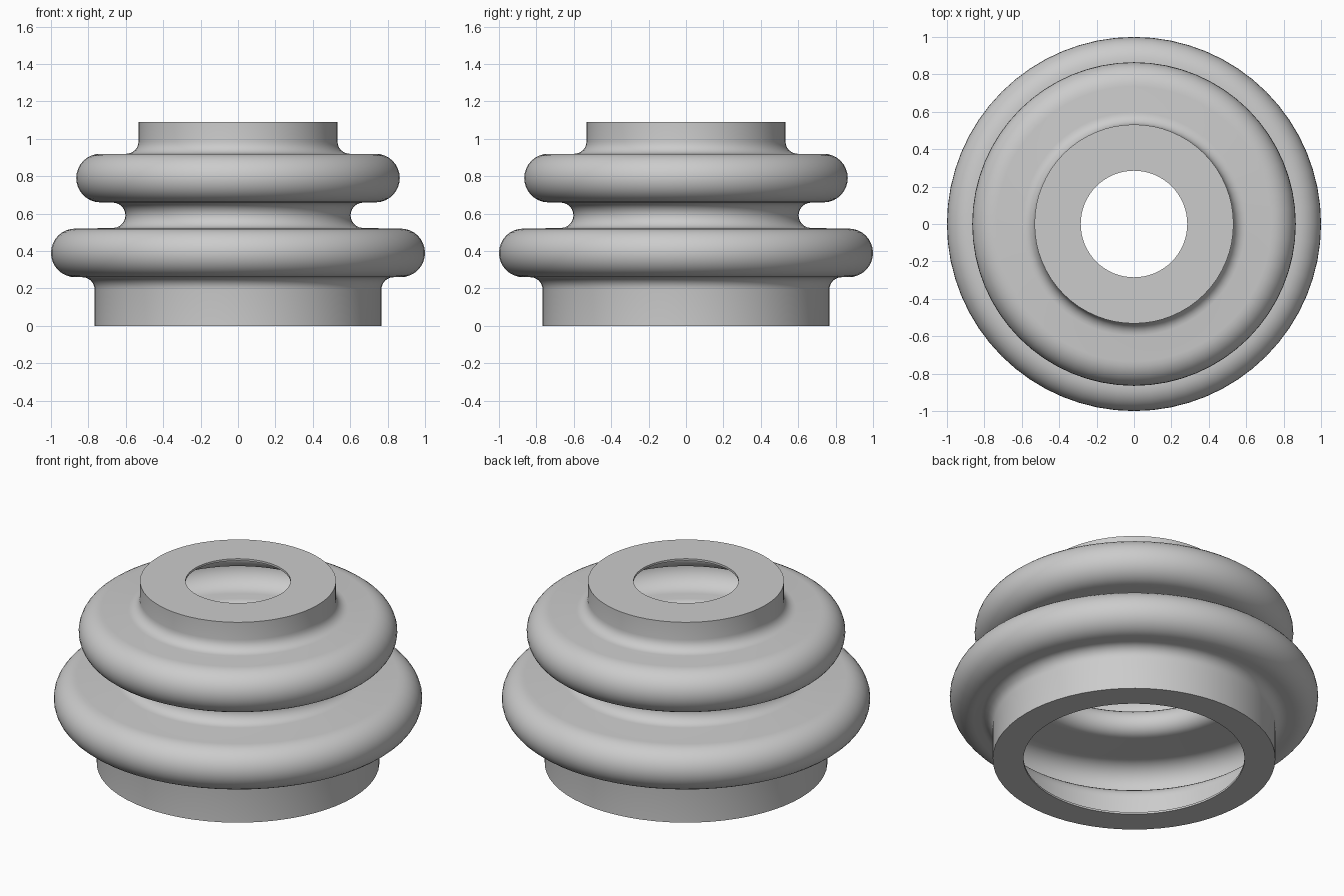
import bpy, bmesh
from math import sin, cos, radians, pi

if "Cube" in bpy.data.objects:
    bpy.data.objects.remove(bpy.data.objects["Cube"])

SEGMENTS = 64
WALL = 0.012


def arc(r, z, radius, start, end, steps):
    """Points of an arc in the (radius, height) plane, angles in degrees."""
    pts = []
    for i in range(steps + 1):
        a = radians(start + (end - start) * i / steps)
        pts.append((r + radius * cos(a), z + radius * sin(a)))
    return pts


def skin(t):
    """Half section of the boot, moved inwards by t."""
    pts = [(0.60, t), (0.767 - t, t)]                            # bottom flange
    pts += arc(0.832, 0.195, 0.065 + t, 180, 90, 6)              # lower cuff fillet
    pts += arc(0.87, 0.39, 0.13 - t, -90, 90, 16)                # large fold
    pts += arc(0.67, 0.591, 0.068 + t, 270, 90, 12)              # groove
    pts += arc(0.735, 0.79, 0.13 - t, -90, 90, 16)               # small fold
    pts += arc(0.597, 0.985, 0.065 + t, 270, 180, 6)             # neck fillet
    pts += [(0.532 - t, 1.09 - t), (0.285, 1.09 - t)]            # top flange
    return pts


def revolve(name, profile):
    """Closed profile turned around the z axis."""
    bm = bmesh.new()
    rings = []
    for i in range(SEGMENTS):
        a = 2 * pi * i / SEGMENTS
        rings.append([bm.verts.new((r * cos(a), r * sin(a), z)) for r, z in profile])
    n = len(profile)
    for i in range(SEGMENTS):
        p, q = rings[i], rings[(i + 1) % SEGMENTS]
        for j in range(n):
            k = (j + 1) % n
            bm.faces.new((p[j], q[j], q[k], p[k]))
    bmesh.ops.recalc_face_normals(bm, faces=bm.faces)
    mesh = bpy.data.meshes.new(name)
    bm.to_mesh(mesh)
    bm.free()
    obj = bpy.data.objects.new(name, mesh)
    bpy.context.collection.objects.link(obj)
    bpy.context.view_layer.objects.active = obj
    obj.select_set(True)
    bpy.ops.object.shade_smooth_by_angle(angle=radians(30))
    return obj


# Thin-walled bellows: outer skin up, inner skin back down
revolve("bellows_boot", skin(0) + skin(WALL)[::-1])
